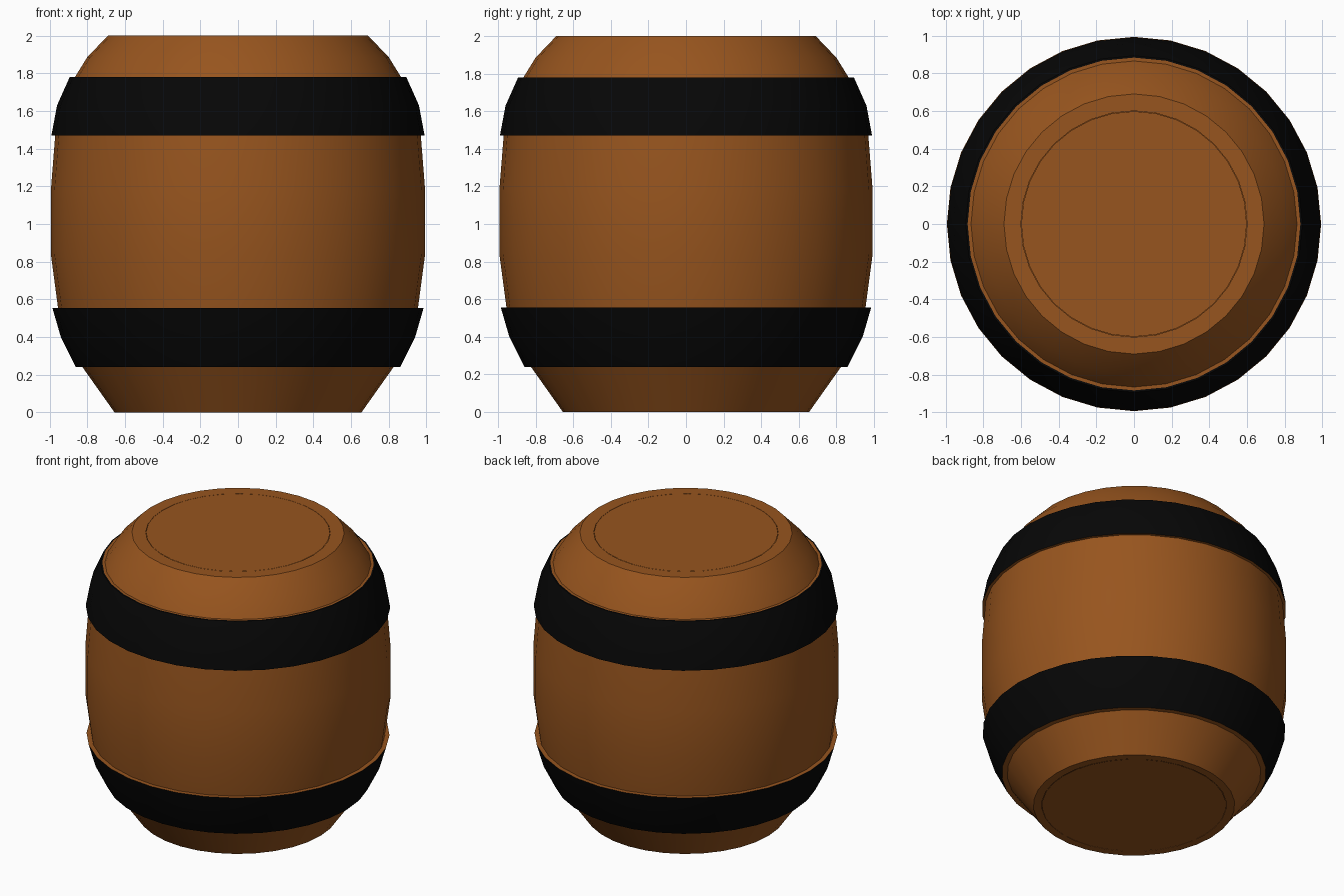
import bpy, bmesh, math

if "Cube" in bpy.data.objects:
    bpy.data.objects.remove(bpy.data.objects["Cube"])

SIDES = 32


def material(name, rgb):
    m = bpy.data.materials.new(name)
    m.diffuse_color = (*rgb, 1)
    m.use_nodes = True
    m.node_tree.nodes["Principled BSDF"].inputs["Base Color"].default_value = m.diffuse_color
    return m


wood = material("brown wood", (0.31, 0.090, 0.013))
iron = material("black iron", (0.002, 0.002, 0.002))


def finish(name, bm, mats):
    me = bpy.data.meshes.new(name)
    bmesh.ops.recalc_face_normals(bm, faces=bm.faces)
    bm.to_mesh(me)
    bm.free()
    for m in mats:
        me.materials.append(m)
    ob = bpy.data.objects.new(name, me)
    bpy.context.collection.objects.link(ob)
    bpy.context.view_layer.objects.active = ob
    ob.select_set(True)
    bpy.ops.object.shade_smooth_by_angle(angle=math.radians(35))
    ob.select_set(False)
    return ob


def ring(bm, r, z):
    return [bm.verts.new((r * math.cos(2 * math.pi * i / SIDES),
                          r * math.sin(2 * math.pi * i / SIDES), z))
            for i in range(SIDES)]


# Barrel body: (radius, height, material of the band above this point)
profile = [
    (0.60, 0.10, 0), (0.60, 0.0, 0), (0.655, 0.0, 0), (0.825, 0.24, 0),
    (0.86, 0.24, 1), (0.94, 0.40, 1), (0.985, 0.555, 0),      # lower hoop
    (0.955, 0.555, 0), (0.993, 0.84, 0), (0.993, 1.18, 0), (0.97, 1.47, 0),
    (0.99, 1.47, 1), (0.96, 1.63, 1), (0.893, 1.78, 1),       # upper hoop
    (0.883, 1.78, 0), (0.865, 1.78, 0), (0.80, 1.885, 0), (0.69, 2.0, 0),
    (0.60, 2.0, 0), (0.60, 1.90, 0),
]
bm = bmesh.new()
rings = [ring(bm, r, z) for r, z, _ in profile]
for (_, _, mat), lower, upper in zip(profile, rings, rings[1:]):
    for i in range(SIDES):
        j = (i + 1) % SIDES
        bm.faces.new((lower[i], lower[j], upper[j], upper[i])).material_index = mat
# Floors of the sockets behind the lids
bm.faces.new(rings[0][::-1])
bm.faces.new(rings[-1])
finish("barrel_body_with_hoops", bm, [wood, iron])

# Flush lids set into both ends
for name, z in (("bottom_lid", 0.0), ("top_lid", 2.0)):
    bm = bmesh.new()
    face = bm.faces.new(ring(bm, 0.598, z))
    lid = finish(name, bm, [wood])
    if z == 0:
        lid.data.flip_normals()
